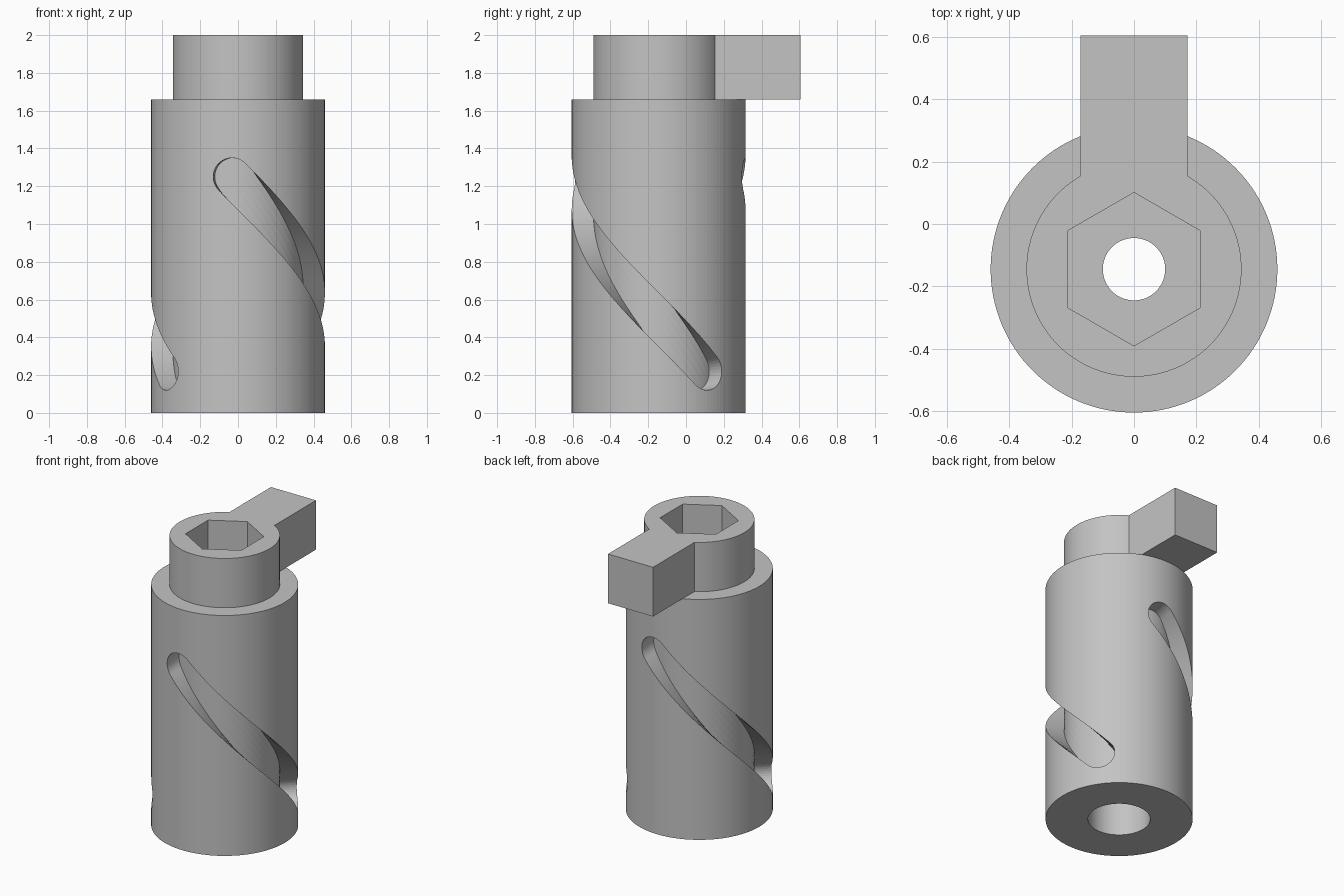
import bpy, bmesh
from math import radians, hypot, asin, sin, cos, sqrt, pi

if "Cube" in bpy.data.objects:
    bpy.data.objects.remove(bpy.data.objects["Cube"], do_unlink=True)

CY = -0.145          # y of the cylinder axis
BODY_R, NECK_R, BODY_TOP, TOP = 0.46, 0.345, 1.66, 2.0
SEGMENTS = 128

grey = bpy.data.materials.new("plain grey")
grey.use_nodes = True
grey.diffuse_color = (0.55, 0.55, 0.55, 1)
grey.node_tree.nodes["Principled BSDF"].inputs["Base Color"].default_value = grey.diffuse_color


def finish(name, bm):
    """Turn a bmesh into a linked grey object."""
    bmesh.ops.recalc_face_normals(bm, faces=bm.faces)
    mesh = bpy.data.meshes.new(name)
    bm.to_mesh(mesh)
    bm.free()
    mesh.materials.append(grey)
    obj = bpy.data.objects.new(name, mesh)
    bpy.context.collection.objects.link(obj)
    return obj


def prism(name, radius, z0, z1, sides=SEGMENTS):
    """Upright prism on the axis, with corners on the y direction."""
    bm = bmesh.new()
    ring = [bm.verts.new((radius * sin(2 * pi * i / sides),
                          CY + radius * cos(2 * pi * i / sides), z0)) for i in range(sides)]
    base = bm.faces.new(ring)
    top = bmesh.ops.extrude_face_region(bm, geom=[base], use_keep_orig=True)
    verts = [v for v in top["geom"] if isinstance(v, bmesh.types.BMVert)]
    bmesh.ops.translate(bm, verts=verts, vec=(0, 0, z1 - z0))
    return finish(name, bm)


def box(name, low, high):
    bm = bmesh.new()
    bmesh.ops.create_cube(bm, size=1)
    for v in bm.verts:
        v.co = [(a + b) / 2 + c * (b - a) for a, b, c in zip(low, high, v.co)]
    return finish(name, bm)


def helix_slot(name, start, turn=radians(128), z0=1.25, drop=-1.03, half=0.1):
    """Round-ended helical band, from the neck radius to beyond the body."""
    steps, caps, across = 72, 10, 6
    arc = [pi / 2 * (i + 0.1) / caps for i in range(caps)]
    rows = [(0, -half * cos(a), half * sin(a)) for a in arc]
    rows += [(i / steps, 0, half) for i in range(steps + 1)]
    rows += [(1, half * cos(a), half * sin(a)) for a in reversed(arc)]
    bm = bmesh.new()
    layers = []
    for r in (NECK_R, BODY_R + 0.04):
        length = hypot(r * turn, drop)
        dx, dz = r * turn / length, drop / length
        grid = []
        for t, along, width in rows:
            line = []
            for j in range(across + 1):
                side = width * (2 * j / across - 1)
                angle = start + t * turn + asin((along * dx - side * dz) / r)
                z = z0 + t * drop + along * dz + side * dx
                line.append(bm.verts.new((r * cos(angle), CY + r * sin(angle), z)))
            grid.append(line)
        layers.append(grid)
    # Floor and outer skin
    for grid in layers:
        for a, b in zip(grid, grid[1:]):
            for j in range(across):
                bm.faces.new((a[j], a[j + 1], b[j + 1], b[j]))
    # Walls round the outline
    loops = []
    for g in layers:
        loops.append(g[0][:-1] + [row[-1] for row in g[:-1]]
                     + g[-1][:0:-1] + [row[0] for row in g[:0:-1]])
    inner, outer = loops
    for i in range(len(inner)):
        bm.faces.new((inner[i - 1], inner[i], outer[i], outer[i - 1]))
    return finish(name, bm)


def combine(target, other, operation):
    """Apply a boolean and discard the second object."""
    other.hide_render = True
    mod = target.modifiers.new(operation.lower(), "BOOLEAN")
    mod.operation, mod.object, mod.solver = operation, other, "EXACT"
    bpy.context.view_layer.objects.active = target
    bpy.ops.object.modifier_apply(modifier=mod.name)
    bpy.data.objects.remove(other, do_unlink=True)


# Cylindrical body with its collar and lever
body = prism("slotted_body", BODY_R, 0, BODY_TOP)
combine(body, prism("collar", NECK_R, BODY_TOP - 0.1, TOP), "UNION")
combine(body, box("lever", (-0.172, 0.12, BODY_TOP), (0.172, 0.605, TOP)), "UNION")

# Hexagonal socket, through hole and wider bore underneath
combine(body, prism("hex_socket", 0.246, BODY_TOP - 0.02, TOP + 0.1, 6), "DIFFERENCE")
combine(body, prism("through_hole", 0.1, -0.1, TOP), "DIFFERENCE")
combine(body, prism("lower_bore", 0.195, -0.1, 1.2), "DIFFERENCE")

# Two helical slots on opposite sides
for start in (-94, 86):
    combine(body, helix_slot("slot_cutter", radians(start)), "DIFFERENCE")
